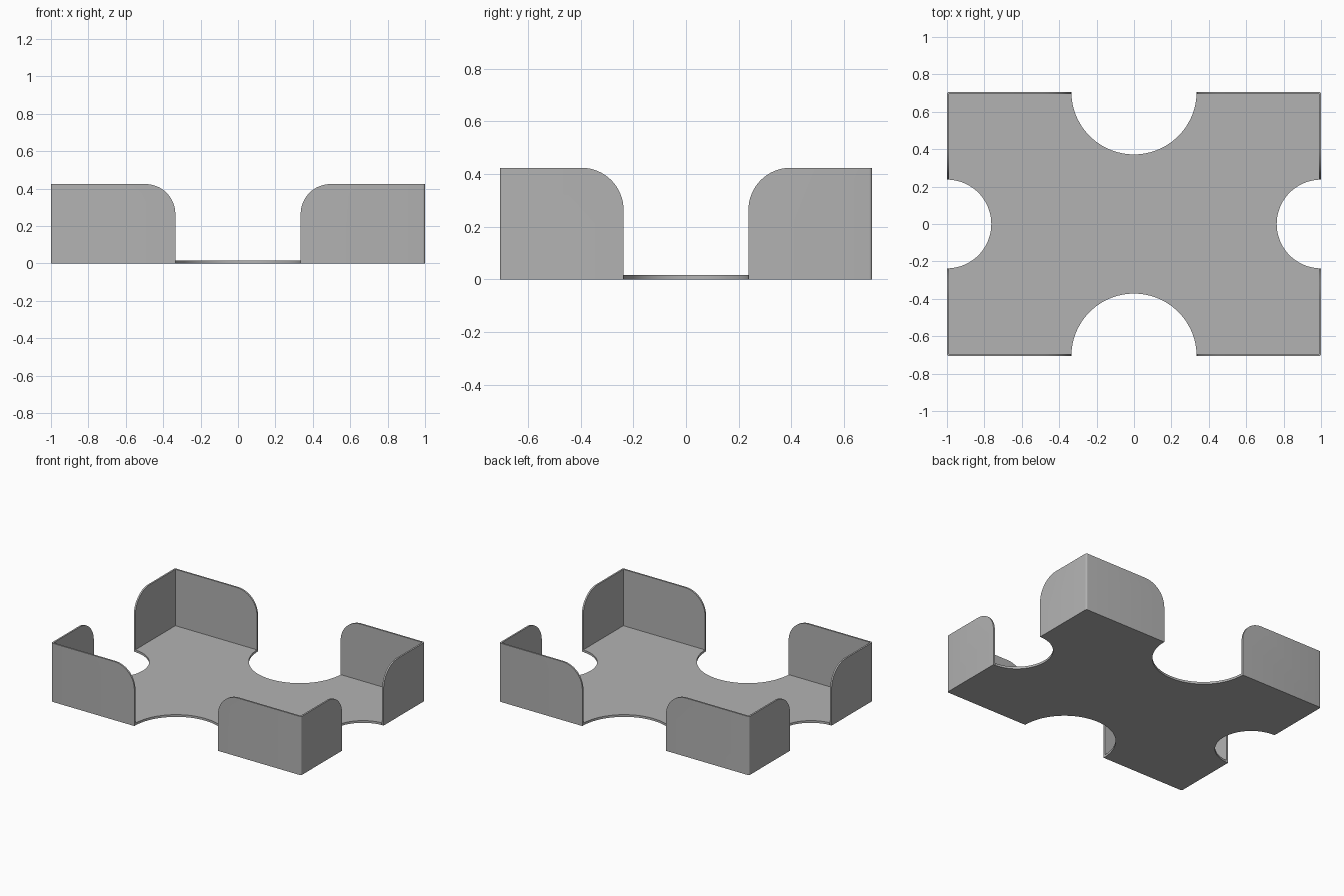
import bpy, math
from mathutils import Matrix, Vector

if "Cube" in bpy.data.objects:
    bpy.data.objects.remove(bpy.data.objects["Cube"], do_unlink=True)

HX, HY, HEIGHT = 1.0, 0.707, 0.424
WALL, FLOOR = 0.012, 0.016
GAP_X, GAP_Y = 0.335, 0.237
ROUND = 0.16

grey = bpy.data.materials.new("plain_grey")
grey.use_nodes = True
colour = (0.448, 0.448, 0.448, 1)
grey.diffuse_color = colour
grey.node_tree.nodes["Principled BSDF"].inputs["Base Color"].default_value = colour


def arc(cx, cy, r, start, end, steps):
    """Points along an arc, angles in degrees."""
    angles = [math.radians(start + (end - start) * i / steps) for i in range(steps + 1)]
    return [(cx + r * math.cos(a), cy + r * math.sin(a)) for a in angles]


def prism(name, outline, low, high, matrix=Matrix()):
    """Extrude a counter-clockwise outline from low to high."""
    n = len(outline)
    verts = [matrix @ Vector((x, y, h)) for h in (low, high) for x, y in outline]
    faces = [tuple(reversed(range(n))), tuple(range(n, 2 * n))]
    faces += [(i, (i + 1) % n, n + (i + 1) % n, n + i) for i in range(n)]
    mesh = bpy.data.meshes.new(name)
    mesh.from_pydata(verts, [], faces)
    mesh.materials.append(grey)
    obj = bpy.data.objects.new(name, mesh)
    bpy.context.collection.objects.link(obj)
    return obj


def rounded_rect(hx, hy, r):
    points = []
    for i, (sx, sy) in enumerate([(1, 1), (-1, 1), (-1, -1), (1, -1)]):
        points += arc(sx * (hx - r), sy * (hy - r), r, 90 * i, 90 * i + 90, 5)
    return points


def gap_profile(half):
    """Wall opening that flares out to round the upper wall corners."""
    z, wide = HEIGHT - ROUND, half + ROUND
    right = arc(wide, z, ROUND, 180, 90, 16)
    left = [(-x, y) for x, y in reversed(right)]
    return ([(-half, -0.1), (half, -0.1)] + right
            + [(wide, 0.6), (-wide, 0.6)] + left)


# Solid tray body, then the hollow interior
tray = prism("tray", rounded_rect(HX, HY, 0.012), 0, HEIGHT)
ix, iy = HX - WALL, HY - WALL
cutters = [prism("hollow", [(-ix, -iy), (ix, -iy), (ix, iy), (-ix, iy)], FLOOR, 0.7)]

# Wall openings and round floor scoops on all four sides
upright = Matrix.Rotation(math.pi / 2, 4, "X")
for turn, edge, half in ((0, HY, GAP_X), (1, HX, GAP_Y), (2, HY, GAP_X), (3, HX, GAP_Y)):
    spin = Matrix.Rotation(turn * math.pi / 2, 4, "Z")
    cutters.append(prism("wall_opening", gap_profile(half),
                         edge - WALL - 0.003, edge + 0.1, spin @ upright))
    circle = arc(0, -edge, half, 0, 360, 96)[:-1]
    cutters.append(prism("floor_scoop", circle, -0.1, 0.1, spin))

bpy.ops.object.select_all(action="DESELECT")
bpy.context.view_layer.objects.active = tray
tray.select_set(True)
for cutter in cutters:
    mod = tray.modifiers.new("cut", "BOOLEAN")
    mod.operation, mod.solver, mod.object = "DIFFERENCE", "EXACT", cutter
    bpy.ops.object.modifier_apply(modifier=mod.name)
    bpy.data.objects.remove(cutter, do_unlink=True)

# Smooth curves, crisp edges
bpy.ops.object.shade_smooth_by_angle(angle=math.radians(30))
